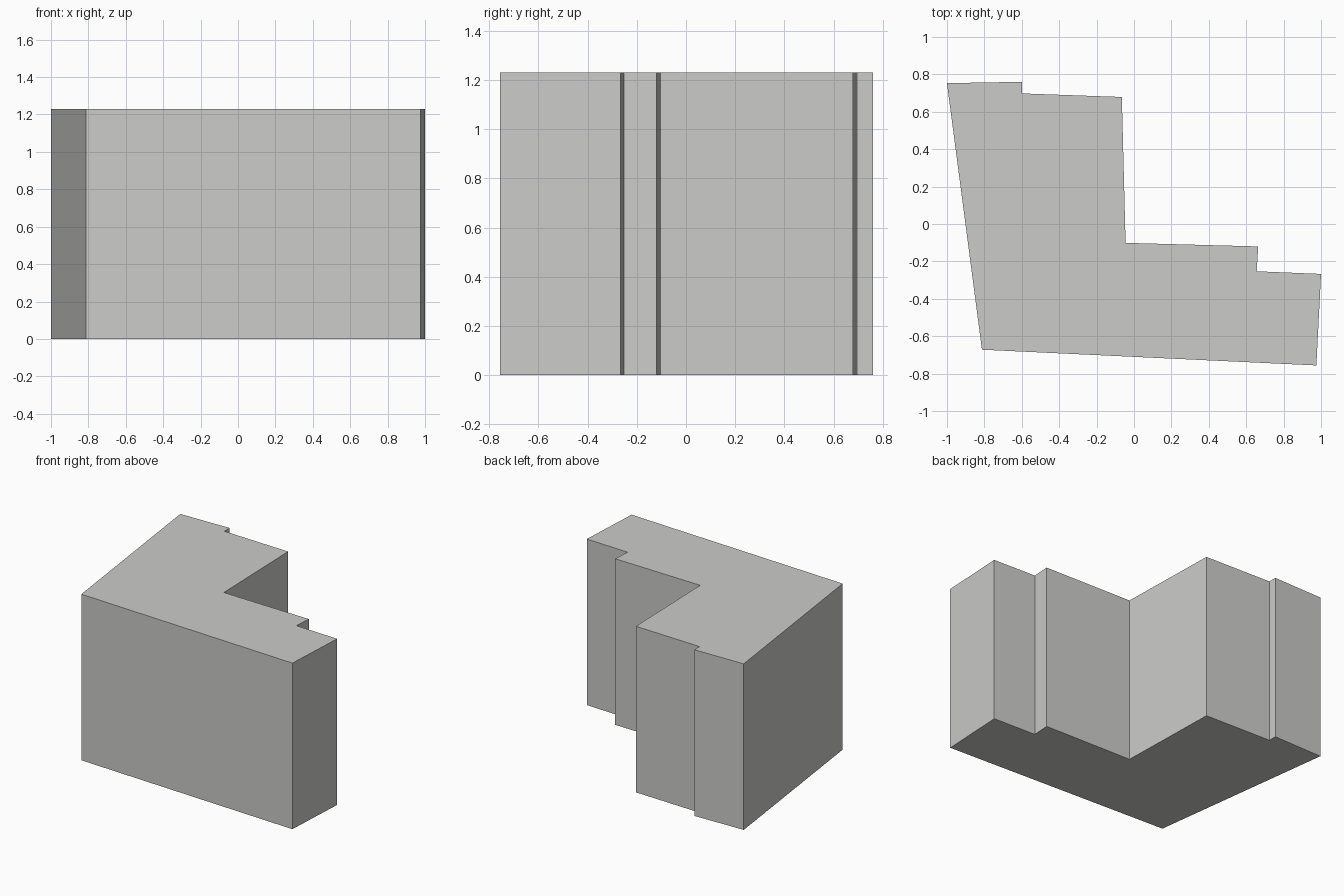
import bpy, bmesh

if "Cube" in bpy.data.objects:
    bpy.data.objects.remove(bpy.data.objects["Cube"])

HEIGHT = 1.23

# Single flat grey for the whole block
grey = bpy.data.materials.new("light grey")
grey.diffuse_color = (0.6, 0.6, 0.585, 1)
grey.use_nodes = True
grey.node_tree.nodes["Principled BSDF"].inputs["Base Color"].default_value = grey.diffuse_color

# L-shaped footprint with small steps, counter-clockwise from front left
footprint = [(-0.813, -0.672), (0.975, -0.756), (1.0, -0.267), (0.656, -0.253),
             (0.664, -0.12), (-0.045, -0.101), (-0.065, 0.679), (-0.6, 0.698),
             (-0.6, 0.76), (-1.0, 0.753)]

# Building block: footprint extruded upward
bm = bmesh.new()
base = bm.faces.new([bm.verts.new((x, y, 0)) for x, y in footprint])
top = bmesh.ops.extrude_face_region(bm, geom=[base], use_keep_orig=True)
bmesh.ops.translate(bm, vec=(0, 0, HEIGHT),
                    verts=[g for g in top["geom"] if isinstance(g, bmesh.types.BMVert)])
bmesh.ops.recalc_face_normals(bm, faces=bm.faces)

mesh = bpy.data.meshes.new("building_block")
bm.to_mesh(mesh)
bm.free()
mesh.materials.append(grey)
block = bpy.data.objects.new("building_block", mesh)
bpy.context.collection.objects.link(block)
